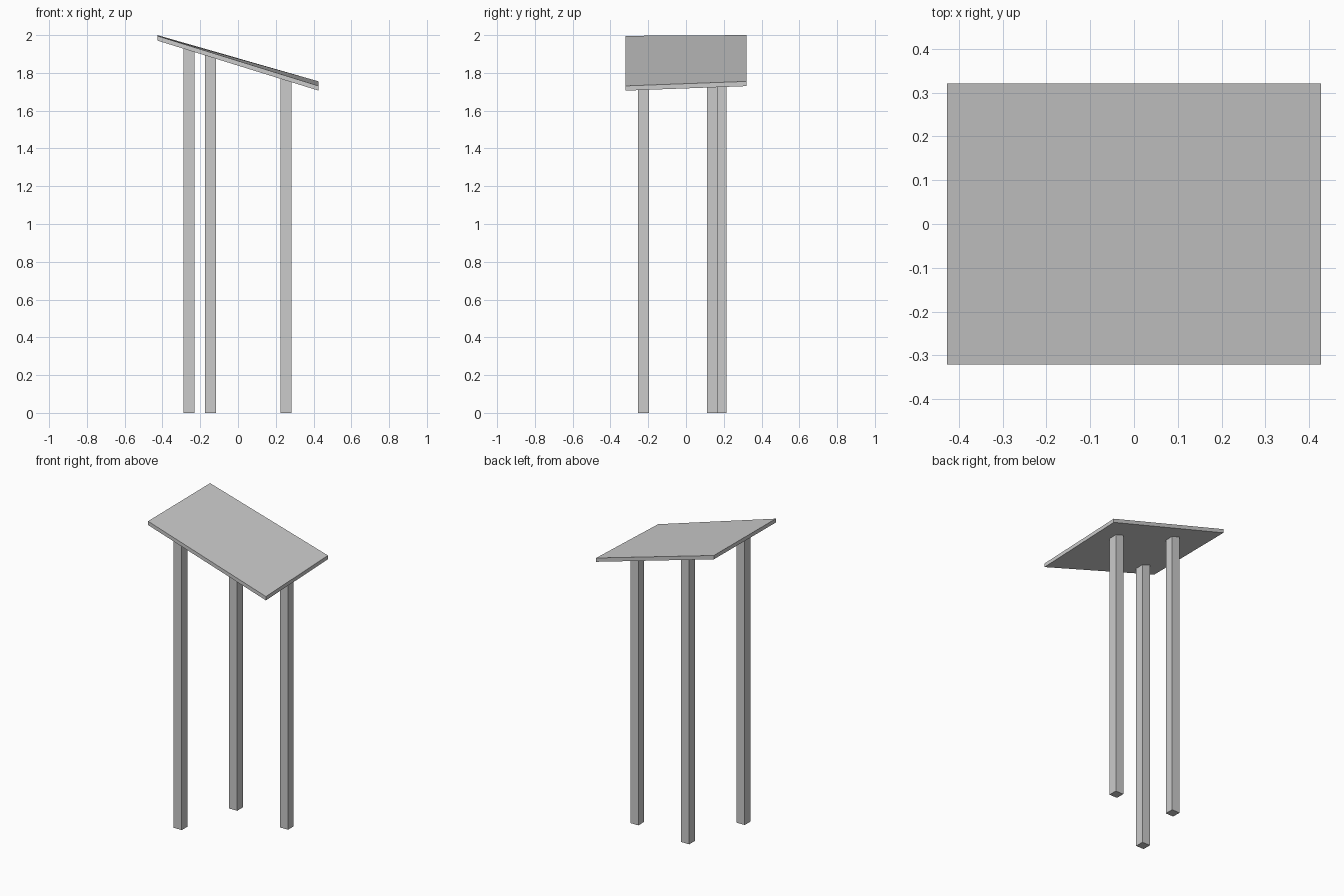
import bpy
import bmesh

if "Cube" in bpy.data.objects:
    bpy.data.objects.remove(bpy.data.objects["Cube"], do_unlink=True)

GREY = (0.6, 0.6, 0.6, 1.0)
HALF_X, HALF_Y = 0.427, 0.321
THICKNESS = 0.025
LEG_HALF = 0.029

grey = bpy.data.materials.new("plain_grey")
grey.use_nodes = True
grey.diffuse_color = GREY
grey.node_tree.nodes["Principled BSDF"].inputs["Base Color"].default_value = GREY


def roof_height(x, y):
    """Top surface of the sloping, slightly twisted roof."""
    u = (x + HALF_X) / (2 * HALF_X)
    v = (y + HALF_Y) / (2 * HALF_Y)
    high_end = 1.996 + 0.004 * v
    low_end = 1.731 + 0.024 * v
    return high_end * (1 - u) + low_end * u


def make_box(name, center, half, bottom, top):
    """Cube whose lower and upper corners follow height functions."""
    bm = bmesh.new()
    bmesh.ops.create_cube(bm, size=2)
    for v in bm.verts:
        height = top if v.co.z > 0 else bottom
        v.co.x = center[0] + v.co.x * half[0]
        v.co.y = center[1] + v.co.y * half[1]
        v.co.z = height(v.co.x, v.co.y)
    mesh = bpy.data.meshes.new(name)
    bm.to_mesh(mesh)
    bm.free()
    mesh.materials.append(grey)
    obj = bpy.data.objects.new(name, mesh)
    bpy.context.collection.objects.link(obj)
    return obj


# Thin roof panel
make_box("roof_panel", (0, 0), (HALF_X, HALF_Y),
         lambda x, y: roof_height(x, y) - THICKNESS, roof_height)

# Square posts, reaching just inside the panel
posts = {
    "front_right_post": (-0.259, -0.225),
    "back_right_post": (-0.145, 0.186),
    "back_left_post": (0.255, 0.141),
}
for name, center in posts.items():
    make_box(name, center, (LEG_HALF, LEG_HALF),
             lambda x, y: 0.0,
             lambda x, y: roof_height(x, y) - THICKNESS * 0.7)
